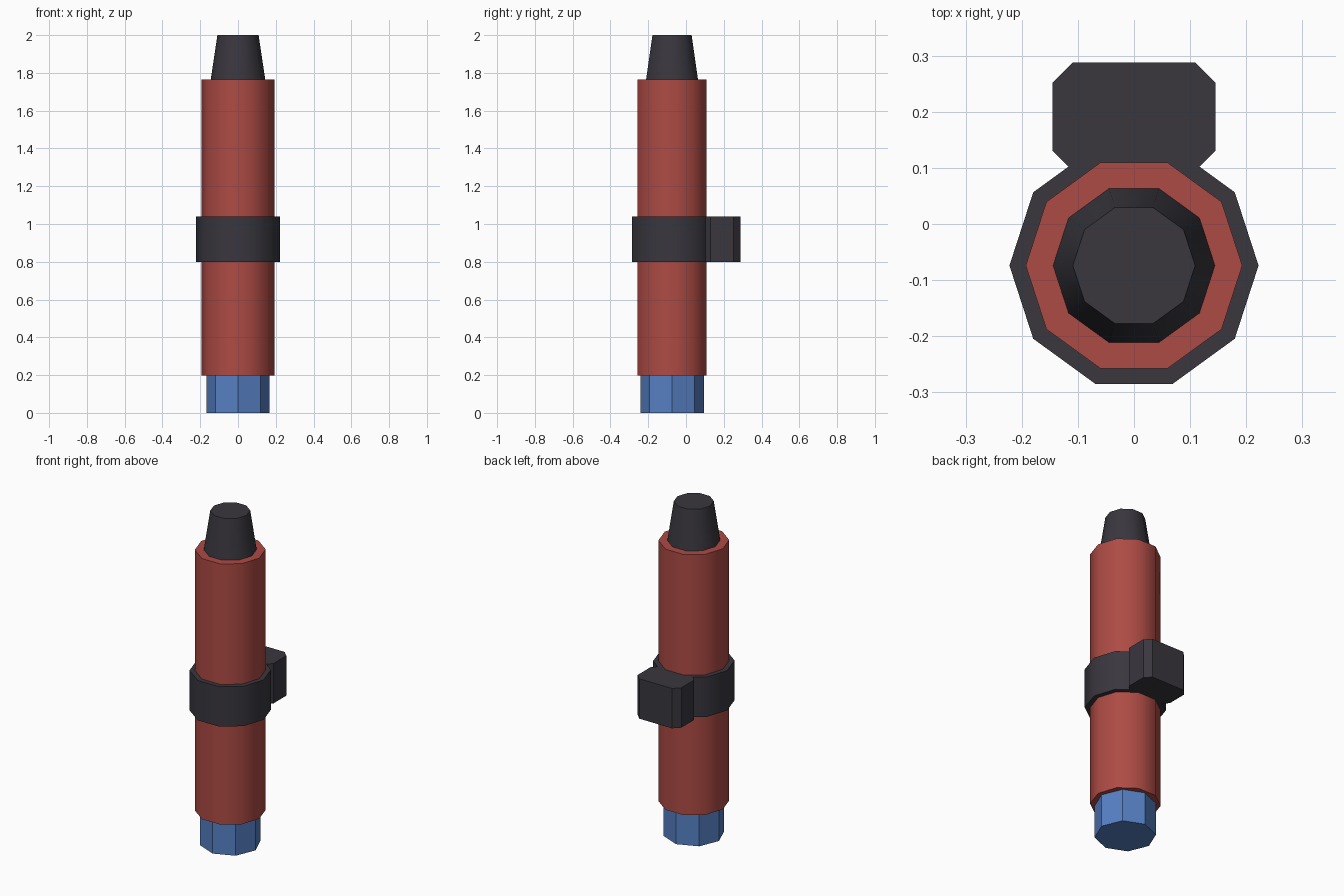
import bpy, bmesh, math

if "Cube" in bpy.data.objects:
    bpy.data.objects.remove(bpy.data.objects["Cube"])

AXIS_Y = -0.074  # centre line of the round parts


def material(name, rgb):
    m = bpy.data.materials.new(name)
    m.diffuse_color = (*rgb, 1.0)
    m.use_nodes = True
    m.node_tree.nodes["Principled BSDF"].inputs["Base Color"].default_value = m.diffuse_color
    return m


dark = material("charcoal", (0.041, 0.038, 0.048))
red = material("brick red", (0.42, 0.070, 0.058))
blue = material("blue", (0.092, 0.215, 0.55))


def ring(sides, radius):
    return [(radius * math.cos(2 * math.pi * i / sides),
             AXIS_Y + radius * math.sin(2 * math.pi * i / sides))
            for i in range(sides)]


def loft(name, bottom, top, z0, z1, mat):
    """Closed solid between two outlines with equal point counts."""
    bm = bmesh.new()
    low = [bm.verts.new((x, y, z0)) for x, y in bottom]
    high = [bm.verts.new((x, y, z1)) for x, y in top]
    n = len(low)
    bm.faces.new(low[::-1])
    bm.faces.new(high)
    for i in range(n):
        j = (i + 1) % n
        bm.faces.new((low[i], low[j], high[j], high[i]))
    bmesh.ops.recalc_face_normals(bm, faces=bm.faces)
    mesh = bpy.data.meshes.new(name)
    bm.to_mesh(mesh)
    bm.free()
    mesh.materials.append(mat)
    obj = bpy.data.objects.new(name, mesh)
    bpy.context.collection.objects.link(obj)
    # Ten-sided parts turn 36 degrees per side and stay smooth; 45 stays sharp
    bpy.ops.object.select_all(action='DESELECT')
    obj.select_set(True)
    bpy.context.view_layer.objects.active = obj
    bpy.ops.object.shade_smooth_by_angle(angle=math.radians(40))
    return obj


# Blue eight-sided end cap
loft("end_cap", ring(8, 0.168), ring(8, 0.168), 0.0, 0.2, blue)

# Red main tube
loft("body_tube", ring(10, 0.193), ring(10, 0.193), 0.197, 1.765, red)

# Tapered tip
loft("tapered_tip", ring(10, 0.145), ring(10, 0.109), 1.76, 2.0, dark)

# Clamp band merged with the chamfered mounting block behind it
band = ring(10, 0.222)
right = [(0.117, 0.102), (0.145, 0.130), (0.145, 0.252), (0.109, 0.288)]
left = [(-x, y) for x, y in reversed(right)]
outline = band[:2] + right + left + band[4:]
loft("clamp", outline, outline, 0.80, 1.04, dark)
